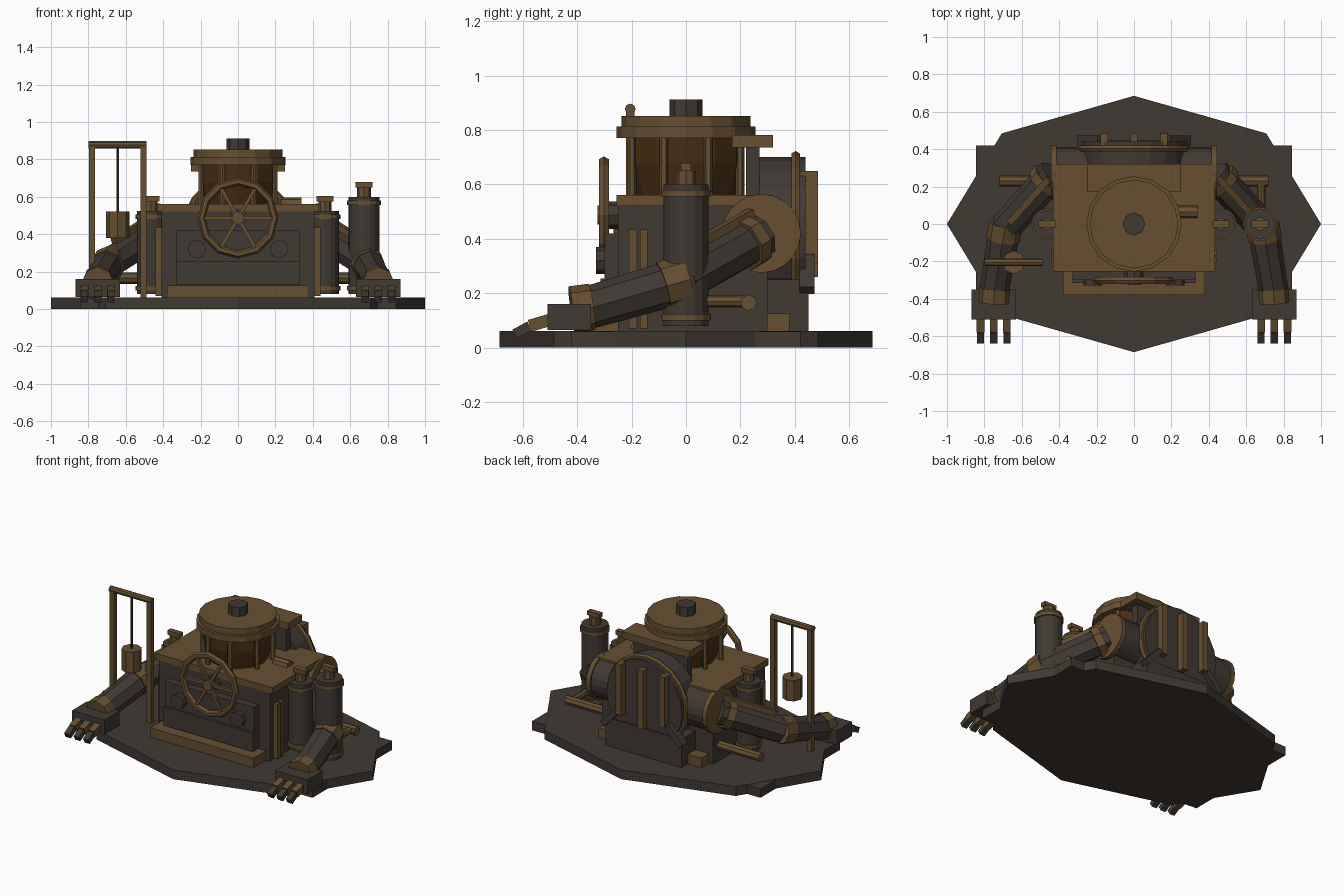
import bpy, math
from mathutils import Vector

old = bpy.data.objects.get("Cube")
if old:
    bpy.data.objects.remove(old, do_unlink=True)


def material(name, rgb):
    m = bpy.data.materials.new(name)
    m.use_nodes = True
    m.diffuse_color = (*rgb, 1)
    m.node_tree.nodes["Principled BSDF"].inputs["Base Color"].default_value = (*rgb, 1)
    return m


BRASS = material("aged brass", (0.135, 0.078, 0.030))
IRON = material("dark iron", (0.052, 0.041, 0.033))
AMBER = material("dark amber", (0.062, 0.027, 0.006))


def finish(name, mat):
    ob = bpy.context.object
    ob.name = name
    ob.data.materials.append(mat)
    return ob


def box(name, mat, x, y, z):
    """Box from three (min, max) ranges."""
    bpy.ops.mesh.primitive_cube_add(size=1, location=[sum(r) / 2 for r in (x, y, z)])
    bpy.context.object.scale = [r[1] - r[0] for r in (x, y, z)]
    return finish(name, mat)


def rod(name, mat, a, b, r, sides=8, r2=None):
    """Prism or cone from point a to point b."""
    a, b = Vector(a), Vector(b)
    bpy.ops.mesh.primitive_cone_add(vertices=sides, radius1=r, radius2=r if r2 is None else r2,
                                    depth=(b - a).length, location=(a + b) / 2)
    bpy.context.object.rotation_euler = (b - a).to_track_quat('Z', 'Y').to_euler()
    return finish(name, mat)


def post(name, mat, x, y, z0, z1, r, sides=16, r2=None):
    return rod(name, mat, (x, y, z0), (x, y, z1), r, sides, r2)


def beam(name, mat, a, b, width, height):
    """Rectangular bar from point a to point b."""
    a, b = Vector(a), Vector(b)
    bpy.ops.mesh.primitive_cube_add(size=1, location=(a + b) / 2)
    ob = bpy.context.object
    ob.scale = (width, height, (b - a).length)
    ob.rotation_euler = (b - a).to_track_quat('Z', 'Y').to_euler()
    return finish(name, mat)


def hoop(name, mat, loc, radius, thick, sides):
    bpy.ops.mesh.primitive_torus_add(major_radius=radius, minor_radius=thick, major_segments=sides,
                                     minor_segments=6, location=loc, rotation=(math.pi / 2, 0, 0))
    return finish(name, mat)


# Ground plate: stretched octagon with a rectangular slab through it
bpy.ops.mesh.primitive_cylinder_add(vertices=8, radius=1, depth=0.062, location=(0, 0, 0.031))
bpy.context.object.scale.y = 0.685
finish("ground_plate", IRON)
box("ground_slab", IRON, (-0.845, 0.845), (-0.42, 0.42), (0, 0.06))

# Main housing
box("housing", IRON, (-0.41, 0.41), (-0.25, 0.3), (0.06, 0.53))
box("housing_top", BRASS, (-0.433, 0.433), (-0.255, 0.32), (0.52, 0.562))
box("foot_plate", BRASS, (-0.38, 0.38), (-0.38, 0.38), (0.062, 0.125))
box("rear_pedestal", IRON, (-0.28, 0.28), (0.2, 0.45), (0.06, 0.25))
box("front_panel", IRON, (-0.33, 0.33), (-0.30, -0.25), (0.13, 0.42))
box("front_panel_step", IRON, (-0.33, 0.33), (-0.315, -0.29), (0.13, 0.255))
rod("top_fitting", BRASS, (0.23, 0.065, 0.56), (0.34, 0.065, 0.56), 0.035)
for s in (-1, 1):
    rod("front_knob", IRON, (s * 0.22, -0.26, 0.32), (s * 0.22, -0.33, 0.32), 0.05)
    for y in (-0.195, -0.155):
        box("side_strip", BRASS, sorted((s * 0.40, s * 0.44)), (y - 0.014, y + 0.014), (0.07, 0.435))

# Hand wheel
WZ = 0.487
hoop("wheel_rim", BRASS, (0, -0.302, WZ), 0.195, 0.021, 12)
rod("wheel_hub", BRASS, (0, -0.325, WZ), (0, -0.28, WZ), 0.035)
rod("wheel_axle", IRON, (0, -0.29, WZ), (0, -0.24, WZ), 0.05)
for k in range(6):
    a = math.radians(60 * k)
    beam("wheel_spoke", BRASS, (0, -0.302, WZ),
         (0.19 * math.cos(a), -0.302, WZ + 0.19 * math.sin(a)), 0.02, 0.02)

# Central boiler
post("boiler", AMBER, 0, 0, 0.56, 0.68, 0.185, 12, 0.212)
post("boiler_upper", AMBER, 0, 0, 0.68, 0.78, 0.212, 12)
post("boiler_flange", BRASS, 0, 0, 0.77, 0.812, 0.255, 16)
post("boiler_lid", BRASS, 0, 0, 0.81, 0.852, 0.237, 16)
post("boiler_knob", IRON, 0, 0, 0.85, 0.912, 0.061, 8)
for k in range(8):
    a = math.radians(22.5 + 45 * k)
    post("boiler_rib", BRASS, 0.215 * math.cos(a), 0.215 * math.sin(a), 0.56, 0.78, 0.016, 6)
box("rear_box", BRASS, (-0.25, 0.25), (0.17, 0.32), (0.735, 0.782))
box("rear_box_support", IRON, (-0.2, 0.2), (0.22, 0.27), (0.56, 0.74))

# Rear drum facing backwards, with grille bars and braces
DZ = 0.42
rod("rear_drum", IRON, (0, 0.27, DZ), (0, 0.44, DZ), 0.28, 20)
hoop("rear_drum_ring", BRASS, (0, 0.403, DZ), 0.285, 0.018, 20)
for x in (-0.16, 0, 0.16):
    box("grille_bar", BRASS, (x - 0.02, x + 0.02), (0.41, 0.485), (0.31 - 0.05 * (x == 0), 0.65))
for s in (-1, 1):
    beam("drum_brace", IRON, (s * 0.18, 0.445, 0.33), (s * 0.29, 0.445, 0.21), 0.055, 0.04)

# Cross drum carrying both shoulders
rod("shoulder_drum", IRON, (-0.42, 0.277, DZ), (0.42, 0.277, DZ), 0.135, 20)
for s in (-1, 1):
    rod("shoulder_cap", BRASS, (s * 0.415, 0.277, DZ), (s * 0.445, 0.277, DZ), 0.145, 20)


# Arms with three-fingered hands
def arm(s):
    shoulder = Vector((s * 0.43, 0.27, 0.41))
    elbow = Vector((s * 0.69, -0.02, 0.245))
    wrist = Vector((s * 0.755, -0.40, 0.135))
    rod("upper_arm", IRON, shoulder, elbow, 0.085)
    rod("shoulder_collar", BRASS, shoulder.lerp(elbow, 0.08), shoulder.lerp(elbow, 0.2), 0.1)
    lift = Vector((0, 0, 0.1))
    beam("arm_guard", BRASS, shoulder.lerp(elbow, 0.1) + lift, shoulder.lerp(elbow, 0.9) + lift, 0.035, 0.035)
    rod("elbow_band", BRASS, elbow.lerp(wrist, -0.06), elbow.lerp(wrist, 0.17), 0.091)
    rod("forearm", IRON, elbow, wrist, 0.085, 8, 0.078)
    rod("wrist_cuff", BRASS, (s * 0.75, -0.42, 0.14), (s * 0.745, -0.345, 0.15), 0.086)
    box("hand", IRON, sorted((s * 0.63, s * 0.87)), (-0.51, -0.35), (0.065, 0.16))
    for x in (0.68, 0.75, 0.82):
        knuckle = (s * x, -0.575, 0.08)
        beam("finger", BRASS, (s * x, -0.49, 0.105), knuckle, 0.042, 0.045)
        beam("fingertip", IRON, knuckle, (s * x, -0.63, 0.05), 0.038, 0.036)


# Pressure tanks with T handles
def tank(x, r, top):
    post("tank", IRON, x, 0, 0.08, top, r)
    for z in (0.1, top - 0.045):
        post("tank_band", BRASS, x, 0, z, z + 0.024, r + 0.008)
    post("tank_valve", BRASS, x, 0, top, top + 0.05, r * 0.45, 8)
    box("tank_handle", BRASS, (x - 0.045, x + 0.045), (-0.018, 0.018), (top + 0.05, top + 0.078))


for s in (-1, 1):
    arm(s)
    tank(s * 0.465, 0.075, 0.525)
    rod("side_pipe", BRASS, (s * 0.4, 0.23, 0.165), (s * 0.72, 0.23, 0.165), 0.03)
tank(0.674, 0.083, 0.6)
rod("tank_pipe", BRASS, (0.68, 0.0, 0.17), (0.68, 0.23, 0.17), 0.022)

# Frame with hanging weight
FY = -0.205
for x in (-0.78, -0.505):
    box("frame_post", BRASS, (x - 0.016, x + 0.016), (FY - 0.016, FY + 0.016), (0.06, 0.875))
rod("frame_beam", BRASS, (-0.8, FY, 0.877), (-0.49, FY, 0.877), 0.02)
post("weight_rod", IRON, -0.643, FY, 0.5, 0.87, 0.008, 6)
post("weight", BRASS, -0.643, FY, 0.38, 0.52, 0.062, 8)
